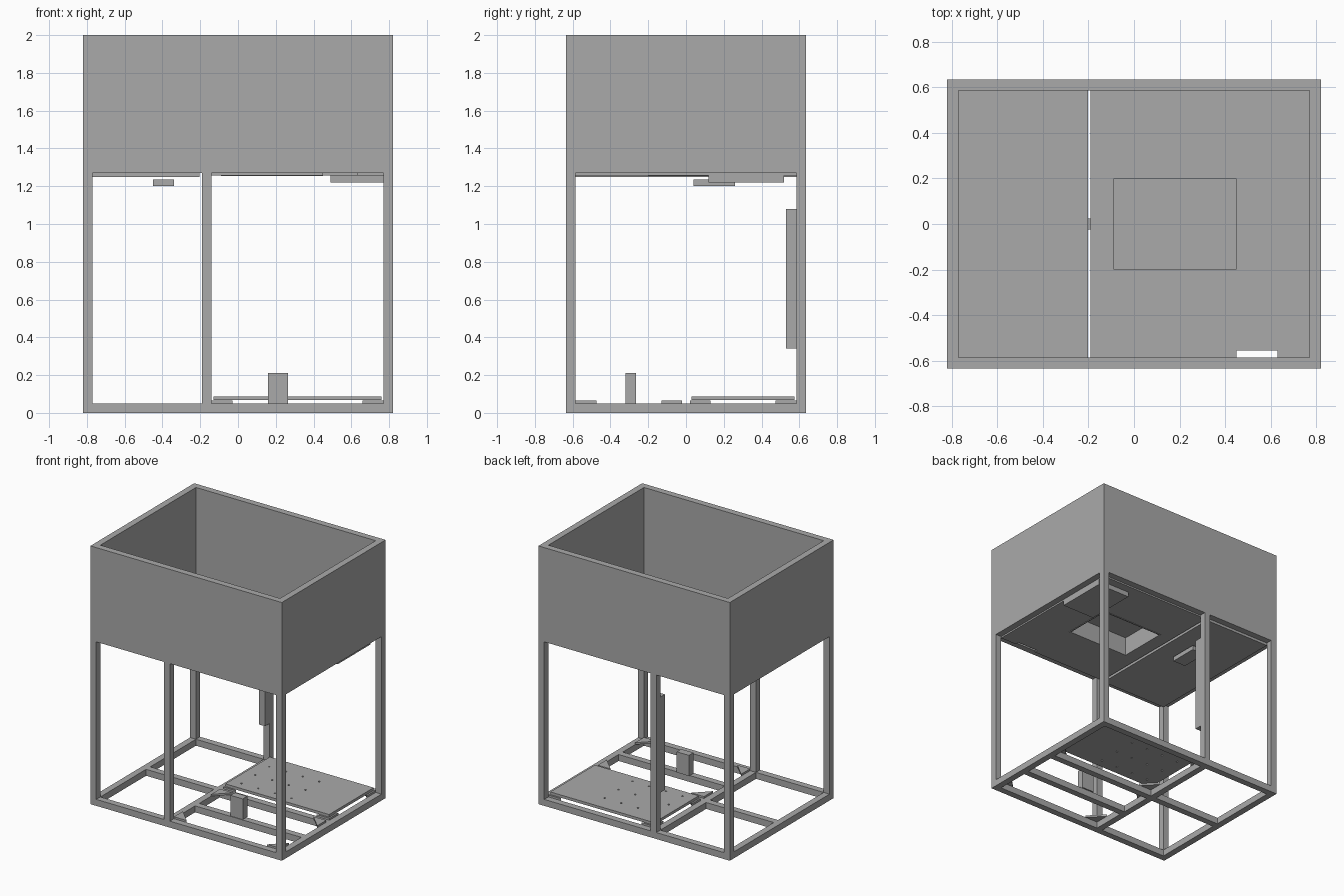
import bpy, bmesh

cube = bpy.data.objects.get("Cube")
if cube:
    bpy.data.objects.remove(cube, do_unlink=True)

grey = bpy.data.materials.new("plain grey")
grey.use_nodes = True
grey.diffuse_color = (0.4, 0.4, 0.4, 1)
grey.node_tree.nodes["Principled BSDF"].inputs["Base Color"].default_value = (0.4, 0.4, 0.4, 1)


def finish(name, bm):
    bmesh.ops.recalc_face_normals(bm, faces=bm.faces)
    mesh = bpy.data.meshes.new(name)
    bm.to_mesh(mesh)
    bm.free()
    mesh.materials.append(grey)
    obj = bpy.data.objects.new(name, mesh)
    bpy.context.collection.objects.link(obj)
    return obj


def box(name, x, y, z):
    """Box from (low, high) pairs on each axis."""
    bm = bmesh.new()
    bmesh.ops.create_cube(bm, size=1)
    for v in bm.verts:
        v.co = [r[0] if c < 0 else r[1] for c, r in zip(v.co, (x, y, z))]
    return finish(name, bm)


def prism(name, points, z0, z1):
    bm = bmesh.new()
    face = bm.faces.new([bm.verts.new((px, py, z0)) for px, py in points])
    ext = bmesh.ops.extrude_face_region(bm, geom=[face])
    for v in ext["geom"]:
        if isinstance(v, bmesh.types.BMVert):
            v.co.z = z1
    return finish(name, bm)


def cut(obj, cutter):
    cutter.hide_render = True
    mod = obj.modifiers.new("cut", "BOOLEAN")
    mod.operation = "DIFFERENCE"
    mod.solver = "EXACT"
    mod.object = cutter
    bpy.context.view_layer.objects.active = obj
    bpy.ops.object.modifier_apply(modifier=mod.name)
    bpy.data.objects.remove(cutter, do_unlink=True)


W, D, T = 0.82, 0.635, 0.05       # half width, half depth, tube size
IX, IY = W - T, D - T             # inside of the frame
DECK = 1.27                       # underside of the upper bin
DIV = (-0.19, -0.14)              # divider tubes across x

# Upper open bin
bin_shell = box("upper_bin", (-W, W), (-D, D), (DECK, 2))
cut(bin_shell, box("bin_cutter", (-IX, IX), (-IY, IY), (1, 2.2)))

# Bottom frame
base = box("base_frame", (-W, W), (-D, D), (0, T))
cut(base, box("base_cutter", (-IX, IX), (-IY, IY), (-1, 1)))
box("base_divider", DIV, (-IY, IY), (0, T))
box("left_bay_crossbar", (-IX, DIV[0]), (-0.025, 0.025), (0, T))
box("right_bay_crossbar", (DIV[1], IX), (-0.025, 0.025), (0, T))
box("front_bay_crossbar", (DIV[1], IX), (-0.325, -0.275), (0, T))

# Posts
for side, y in (("front", (-D, -IY)), ("back", (IY, D))):
    for label, x in (("right", (-W, -IX)), ("middle", DIV), ("left", (IX, W))):
        box(f"{side}_{label}_post", x, y, (T, DECK))
box("post_channel", DIV, (0.53, IY), (0.34, 1.08))

# Floor of the bin in two panels, with a hooded opening and a slot
box("narrow_floor", (-IX, -0.203), (-IY, IY), (1.25, DECK))
floor = box("wide_floor", (-0.19, IX), (-IY, IY), (1.258, DECK))
hood_x, hood_y = (-0.09, 0.45), (-0.2, 0.2)
cut(floor, box("opening_cutter", hood_x, hood_y, (1, 1.5)))
cut(floor, box("slot_cutter", (0.45, 0.63), (-0.62, -0.555), (1, 1.5)))
hood = box("opening_hood", hood_x, hood_y, (1.255, 1.41))
cut(hood, box("hood_cutter", (-0.08, 0.44), (-0.19, 0.19), (1, 1.4)))

# Parts hung below the floor
box("under_floor_plate", (0.49, IX), (0.12, 0.52), (1.22, 1.258))
box("under_floor_module", (-0.45, -0.34), (0.04, 0.26), (1.2, 1.235))

# Upright box on the front crossbar
box("upright_box", (0.16, 0.265), (-0.32, -0.265), (T, 0.21))

# Triangular corner gussets in both right-hand bays
G = 0.11
for bay, ys in (("front", (-IY, -0.02)), ("back", (0.02, IY))):
    for cx, sx in ((DIV[1], 1), (IX, -1)):
        for cy, sy in ((ys[0], 1), (ys[1], -1)):
            prism(f"{bay}_gusset", [(cx, cy), (cx + sx * G, cy), (cx, cy + sy * G)], T, 0.065)

# Mounting plate with screw holes
plate = box("mounting_plate", (-0.13, 0.76), (0.03, 0.575), (0.067, 0.088))
bm = bmesh.new()
for i in range(4):
    for j in range(3):
        hole = bmesh.ops.create_cone(bm, cap_ends=True, segments=10, radius1=0.007, radius2=0.007, depth=0.2)
        bmesh.ops.translate(bm, verts=hole["verts"], vec=(-0.04 + 0.143 * i, 0.1 + 0.17 * j, 0.08))
cut(plate, finish("hole_cutter", bm))
